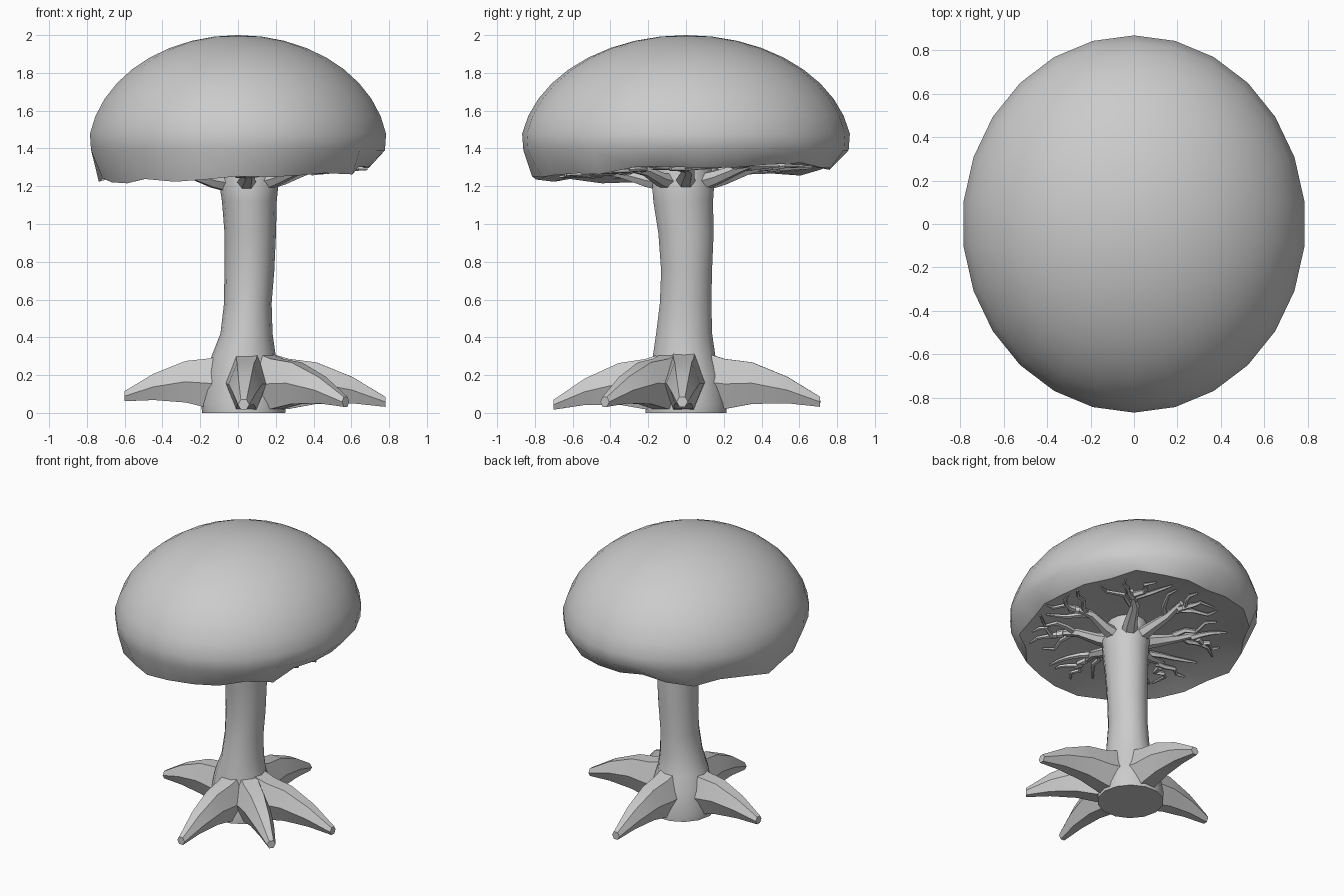
import bpy, bmesh, math, random
from mathutils import Vector

if "Cube" in bpy.data.objects:
    bpy.data.objects.remove(bpy.data.objects["Cube"])

random.seed(4)
Z = Vector((0, 0, 1))


def add_rings(bm, rings):
    """Bridge equal-length rings of points and close both ends."""
    vs = [[bm.verts.new(p) for p in r] for r in rings]
    n = len(vs[0])
    for a, b in zip(vs, vs[1:]):
        for i in range(n):
            j = (i + 1) % n
            bm.faces.new((a[i], a[j], b[j], b[i]))
    bm.faces.new(vs[0][::-1])
    bm.faces.new(vs[-1])


def finish(bm, name, angle):
    bmesh.ops.recalc_face_normals(bm, faces=bm.faces)
    me = bpy.data.meshes.new(name)
    bm.to_mesh(me)
    bm.free()
    ob = bpy.data.objects.new(name, me)
    bpy.context.collection.objects.link(ob)
    bpy.ops.object.select_all(action='DESELECT')
    ob.select_set(True)
    bpy.context.view_layer.objects.active = ob
    bpy.ops.object.shade_smooth_by_angle(angle=math.radians(angle))
    return ob


def add_limb(bm, path, widths, heights, sides=6):
    """Tapered limb with upright cross-sections along a path."""
    rings = []
    for i, p in enumerate(path):
        t = path[min(i + 1, len(path) - 1)] - path[max(i - 1, 0)]
        side = t.cross(Z).normalized()
        rings.append([p + side * widths[i] * math.cos(a) + Z * heights[i] * math.sin(a)
                      for a in (2 * math.pi * k / sides for k in range(sides))])
    add_rings(bm, rings)


def underside(x, y):
    """Tilted, slightly hollow lower surface of the cap."""
    rr = min(1, (x / 0.74) ** 2 + (y / 0.8) ** 2)
    return 1.275 + 0.045 * x + 0.035 * y + 0.065 * (1 - rr)


# Cap: smooth egg-shaped dome with an uneven rim and a hollow underside
SEG = 26
bm = bmesh.new()
rings = []
for k in range(1, 10):
    e = math.pi / 2 * (1 - k / 10)
    rings.append((min(1, 1.012 * math.cos(e)), 1.38 + 0.62 * math.sin(e)))
rings.append((0.992, 1.39))
offset = 0.5 * 2 * math.pi / SEG
grid = []
for r, z in rings:
    grid.append([(0.79 * r, 0.868 * r, z)])
angles = [2 * math.pi * i / SEG + offset for i in range(SEG)]
grid = [[bm.verts.new((rx * math.cos(a), ry * math.sin(a), z)) for a in angles]
        for ((rx, ry, z),) in grid]
rim = []
for a in angles:
    r = random.uniform(0.86, 0.95)
    x, y = 0.79 * r * math.cos(a), 0.868 * r * math.sin(a)
    rim.append(bm.verts.new((x, y, underside(x, y) + random.uniform(-0.025, 0.012))))
grid.append(rim)
for s in (0.82, 0.6, 0.35):
    grid.append([bm.verts.new((v.co.x * s, v.co.y * s, underside(v.co.x * s, v.co.y * s)))
                 for v in rim])
for a, b in zip(grid, grid[1:]):
    for i in range(SEG):
        j = (i + 1) % SEG
        bm.faces.new((a[i], b[i], b[j], a[j]))
for ring, z in ((grid[0], 2.0), (grid[-1], underside(0, 0))):
    c = bm.verts.new((0, 0, z))
    for i in range(SEG):
        bm.faces.new((ring[i], ring[(i + 1) % SEG], c))
finish(bm, "cap", 42)

# Trunk: centre x, centre y, half widths and height per ring
bm = bmesh.new()
trunk = [(0.03, 0.0, 0.22, 0.22, 0.0), (0.03, 0.0, 0.225, 0.22, 0.05),
         (0.03, 0.0, 0.195, 0.195, 0.2), (0.03, -0.01, 0.17, 0.17, 0.3),
         (0.045, -0.01, 0.138, 0.152, 0.42), (0.052, -0.002, 0.126, 0.14, 0.58),
         (0.06, 0.003, 0.132, 0.138, 0.75), (0.065, 0.0, 0.136, 0.15, 0.95),
         (0.06, -0.015, 0.145, 0.162, 1.12), (0.058, -0.015, 0.155, 0.168, 1.2),
         (0.055, -0.01, 0.13, 0.14, 1.35)]
add_rings(bm, [[Vector((cx + rx * math.cos(a), cy + ry * math.sin(a), z))
                for a in (2 * math.pi * i / 14 for i in range(14))]
               for cx, cy, rx, ry, z in trunk])
finish(bm, "trunk", 35)

# Roots: five arched, faceted legs; tip x, tip y, lift
hub = Vector((0.05, -0.01, 0))
steps = [0.1, 0.3, 0.5, 0.76, 1.0]
tops = [0.33, 0.285, 0.265, 0.185, 0.075]
bottoms = [0.01, 0.02, 0.045, 0.045, 0.022]
for name, tx, ty, lift in (("root_left", -0.6, 0.02, 0.04), ("root_front", 0.03, -0.7, -0.005),
                           ("root_front_right", 0.57, -0.43, 0.01),
                           ("root_right", 0.78, -0.02, 0.01), ("root_back", 0.07, 0.71, 0.01)):
    bm = bmesh.new()
    tip = Vector((tx, ty, 0))
    path, heights = [], []
    for s, t, b in zip(steps, tops, bottoms):
        p = hub.lerp(tip, s)
        p.z = (t + b) / 2 + lift * s * s
        path.append(p)
        heights.append((t - b) / 2 / 0.866)
    add_limb(bm, path, [0.12, 0.105, 0.09, 0.065, 0.03], heights)
    finish(bm, name, 25)

# Branches: thick limbs from the trunk top, forking into crooked twigs under the cap
bm = bmesh.new()


def polar(r, a, drop):
    x, y = 0.05 + r * math.cos(a), r * math.sin(a) * 1.05
    return Vector((x, y, underside(x, y) - drop))


for deg in (0, 52, 98, 150, 205, 268, 315):
    a = math.radians(deg + random.uniform(-6, 6))
    add_limb(bm, [polar(0.08, a, 0.13), polar(0.2, a, 0.1), polar(0.33, a + .05, 0.05),
                  polar(0.46, a - .04, 0.015)],
             [0.06, 0.045, 0.03, 0.016], [0.05, 0.04, 0.028, 0.018])
    for start, spread, end in ((0.42, -0.1, 0.64), (0.34, 0.32, 0.62),
                               (0.3, -0.36, 0.58), (0.46, 0.14, 0.62)):
        pts = []
        for k in range(5):
            f = k / 4
            wig = random.uniform(-0.08, 0.08) if k else 0
            pts.append(polar(start + (end - start) * f, a + spread * f ** 0.7 + wig,
                             0.04 - 0.02 * f))
        add_limb(bm, pts, [0.022, 0.018, 0.015, 0.012, 0.007],
                 [0.022, 0.018, 0.015, 0.012, 0.007], 5)
finish(bm, "branches", 40)
